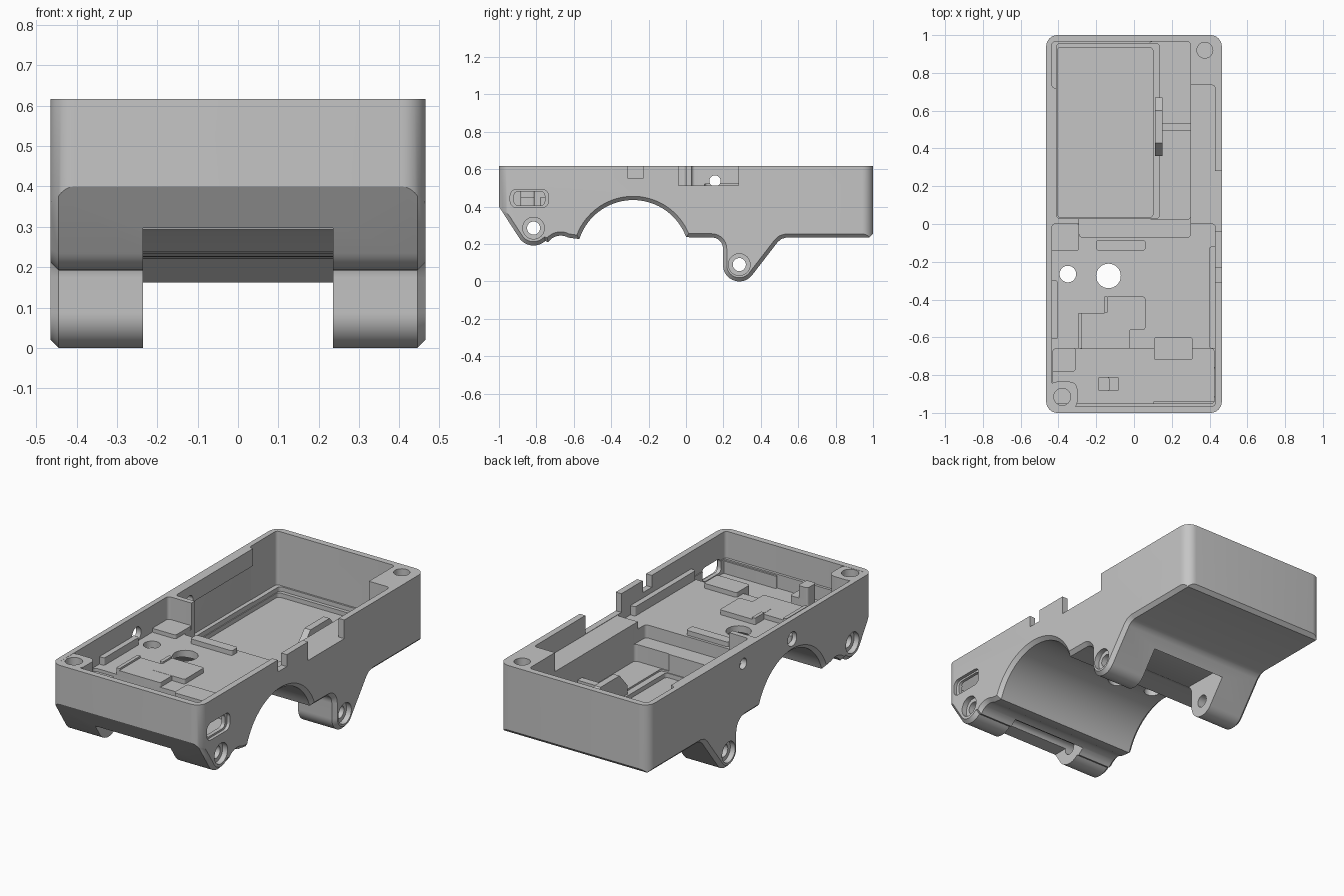
import bpy, bmesh
from math import sin, cos, radians
from mathutils import Matrix

cube = bpy.data.objects.get("Cube")
if cube:
    bpy.data.objects.remove(cube, do_unlink=True)

grey = bpy.data.materials.new("plain_grey")
grey.use_nodes = True
colour = (0.56, 0.56, 0.56, 1)
grey.diffuse_color = colour
for node in grey.node_tree.nodes:
    if node.type == 'BSDF_PRINCIPLED':
        node.inputs["Base Color"].default_value = colour


def finish(bm, name):
    bmesh.ops.recalc_face_normals(bm, faces=bm.faces[:])
    mesh = bpy.data.meshes.new(name)
    bm.to_mesh(mesh)
    bm.free()
    obj = bpy.data.objects.new(name, mesh)
    bpy.context.scene.collection.objects.link(obj)
    mesh.materials.append(grey)
    return obj


def box(name, x, y, z, r=0, axis=2):
    """Box from (min, max) pairs; edges along the axis are rounded."""
    bm = bmesh.new()
    bmesh.ops.create_cube(bm, size=1)
    for v in bm.verts:
        v.co = [lo if c < 0 else hi for c, (lo, hi) in zip(v.co, (x, y, z))]
    if r:
        edges = []
        for e in bm.edges:
            d = e.verts[1].co - e.verts[0].co
            if abs(d[axis]) > 0.99 * d.length:
                edges.append(e)
        bmesh.ops.bevel(bm, geom=edges, offset=r, segments=8, profile=0.5,
                        affect='EDGES')
    return finish(bm, name)


def prism(name, points, x0, x1, chamfer=0):
    """Side outline (y, z) swept across x, with chamfered caps."""
    bm = bmesh.new()
    base = bm.faces.new([bm.verts.new((x0, y, z)) for y, z in points])
    res = bmesh.ops.extrude_face_region(bm, geom=[base])
    moved = [g for g in res["geom"] if isinstance(g, bmesh.types.BMVert)]
    bmesh.ops.translate(bm, verts=moved, vec=(x1 - x0, 0, 0))
    bmesh.ops.recalc_face_normals(bm, faces=bm.faces[:])
    if chamfer:
        rims = [e for e in bm.edges
                if abs(e.verts[0].co.x - e.verts[1].co.x) < 1e-5]
        bmesh.ops.bevel(bm, geom=rims, offset=chamfer, segments=1,
                        affect='EDGES', clamp_overlap=False)
    return finish(bm, name)


def rod(name, centre, r, length, axis):
    bm = bmesh.new()
    bmesh.ops.create_cone(bm, cap_ends=True, segments=32, radius1=r,
                          radius2=r, depth=length)
    turn = Matrix.Rotation(radians(90), 4, 'Y') if axis == 'x' else Matrix()
    bmesh.ops.transform(bm, verts=bm.verts[:],
                        matrix=Matrix.Translation(centre) @ turn)
    return finish(bm, name)


def arc(cy, cz, r, a, b, n):
    angles = [radians(a + (b - a) * i / n) for i in range(n + 1)]
    return [(cy + r * cos(t), cz + r * sin(t)) for t in angles]


def boolean(target, tool, operation='DIFFERENCE'):
    tool.hide_render = True
    mod = target.modifiers.new("cut", 'BOOLEAN')
    mod.operation = operation
    mod.solver = 'EXACT'
    mod.object = tool
    bpy.context.view_layer.objects.active = target
    bpy.ops.object.modifier_apply(modifier=mod.name)
    bpy.data.objects.remove(tool, do_unlink=True)


# Outer shell: side outline with hinge lugs and the tube arch
TOP, OPEN = 0.617, 0.8
outline = [(-1, OPEN), (-1, 0.40)]
outline += arc(-0.815, 0.285, 0.093, 213, 312, 14)
outline += arc(-0.67, 0.165, 0.08, 146, 60, 8)
outline += arc(-0.283, 0.133, 0.302, 162, 20, 36)
outline += arc(0.138, 0.175, 0.06, 90, 0, 8)
outline += arc(0.285, 0.087, 0.087, 180, 322, 18)
outline += [(0.49, 0.21), (0.51, 0.227), (0.535, 0.234), (0.98, 0.234),
            (1, 0.254), (1, OPEN)]
body = prism("housing_body", outline, -0.465, 0.465, 0.02)
boolean(body, box("blank", (-0.465, 0.465), (-1, 1), (-0.1, TOP), 0.06),
        'INTERSECT')

# Gaps between the paired lugs
front_gap = [(-1.1, 0.1), (-1.1, 0.297), (-0.79, 0.297), (-0.76, 0.285),
             (-0.70, 0.235), (-0.68, 0.1)]
rear_gap = [(0.13, -0.1), (0.13, 0.226), (0.38, 0.222), (0.455, 0.16),
            (0.455, -0.1)]
for gap in (front_gap, rear_gap):
    boolean(body, prism("gap", gap, -0.235, 0.235))

# Inner pockets: x range, y range, z range
pockets = [
    ((-0.435, 0.43), (-0.965, 0.0), (0.468, OPEN)),     # circuit floor
    ((-0.43, 0.425), (-0.95, -0.66), (0.39, OPEN)),     # lower front floor
    ((-0.29, 0.30), (-0.07, 0.05), (0.395, OPEN)),      # step into the bay
    ((-0.41, 0.135), (0.03, 0.955), (0.29, OPEN)),      # battery bay
    ((-0.405, 0.10), (0.035, 0.935), (0.265, OPEN)),    # bay floor
    ((-0.435, 0.12), (0.72, 0.965), (0.315, OPEN)),     # widened bay end
    ((-0.433, 0.11), (0.10, 0.96), (0.318, 0.52)),      # recess under the rail
    ((0.28, 0.43), (-0.07, 0.735), (0.51, OPEN)),       # side shelf
    ((0.08, 0.30), (0.025, 0.965), (0.30, OPEN)),       # low strip by the bay
]
for x, y, z in pockets:
    boolean(body, box("pocket", x, y, z, 0.018))

# Wall notches and the side connector slot
for y, z in (((-0.31, -0.23), 0.55), ((-0.04, 0.28), 0.512)):
    boolean(body, box("notch", (0.38, 0.5), y, (z, OPEN)))
boolean(body, box("slot_recess", (0.447, 0.5), (-0.94, -0.735),
                  (0.395, 0.492), 0.035, 0))
boolean(body, box("slot", (0.38, 0.5), (-0.92, -0.755),
                  (0.405, 0.482), 0.025, 0))

# Hinge pin holes with outer counterbores
for y, z in ((-0.815, 0.285), (0.285, 0.09)):
    boolean(body, rod("pin_hole", (0, y, z), 0.035, 1.2, 'x'))
    for side in (-1, 1):
        boolean(body, rod("counterbore", (side * 0.48, y, z), 0.058, 0.09, 'x'))

# Round holes in the right wall and through the floor
for y, z, r in ((0.155, 0.537, 0.03), (-0.28, 0.51, 0.04)):
    boolean(body, rod("wall_hole", (-0.45, y, z), r, 0.12, 'x'))
for x, y, r in ((-0.135, -0.275, 0.065), (-0.35, -0.265, 0.044)):
    boolean(body, rod("floor_hole", (x, y, 0.45), r, 0.4, 'z'))

# Corner screw bosses
boss = box("front_screw_boss", (-0.45, -0.30), (-0.98, -0.835),
           (0.38, TOP - 0.001), 0.04)
boolean(boss, rod("screw", (-0.38, -0.915, 0.6), 0.045, 0.3, 'z'))
boolean(body, rod("screw", (0.375, 0.92, 0.6), 0.042, 0.3, 'z'))

# Raised pads, ribs and locating blocks inside
pads = {
    "cross_rib": ((-0.20, 0.06), (-0.14, -0.085), (0.46, 0.495)),
    "wide_pad": ((-0.15, 0.06), (-0.56, -0.385), (0.46, 0.495)),
    "low_pad": ((-0.29, -0.02), (-0.662, -0.47), (0.46, 0.494)),
    "pad_rib_outer": ((-0.295, -0.275), (-0.66, -0.47), (0.46, 0.505)),
    "pad_rib_inner": ((-0.16, -0.14), (-0.47, -0.385), (0.46, 0.505)),
    "side_pad": ((0.105, 0.31), (-0.72, -0.60), (0.38, 0.495)),
    "front_block": ((-0.19, -0.08), (-0.885, -0.81), (0.38, 0.45)),
    "front_block_rib": ((-0.19, -0.13), (-0.885, -0.81), (0.38, 0.52)),
    "front_bar": ((0.10, 0.43), (-0.97, -0.94), (0.38, 0.46)),
    "right_wall_strip": ((-0.44, -0.405), (-0.61, -0.30), (0.46, 0.51)),
    "rear_corner_block": ((-0.44, -0.29), (-0.14, 0.0), (0.46, 0.49)),
    "front_corner_block": ((-0.44, -0.31), (-0.78, -0.655), (0.38, 0.45)),
    "left_wall_ledge": ((0.40, 0.44), (-0.66, -0.12), (0.46, 0.52)),
    "clip_brace": ((0.14, 0.31), (0.495, 0.535), (0.29, 0.385)),
}
parts = [body, boss]
for name, (x, y, z) in pads.items():
    parts.append(box(name, x, y, z, min(0.012, (y[1] - y[0]) / 4, (x[1] - x[0]) / 4)))

# Upright battery clip beside the bay
clip = [(0.36, 0.27), (0.36, 0.34), (0.43, 0.42), (0.60, 0.42),
        (0.67, 0.34), (0.67, 0.27)]
parts.append(prism("battery_clip", clip, 0.112, 0.15))

# Smooth curved faces, keep edges crisp
bpy.ops.object.select_all(action='DESELECT')
for obj in parts:
    obj.select_set(True)
bpy.context.view_layer.objects.active = body
bpy.ops.object.shade_smooth_by_angle(angle=radians(30))
